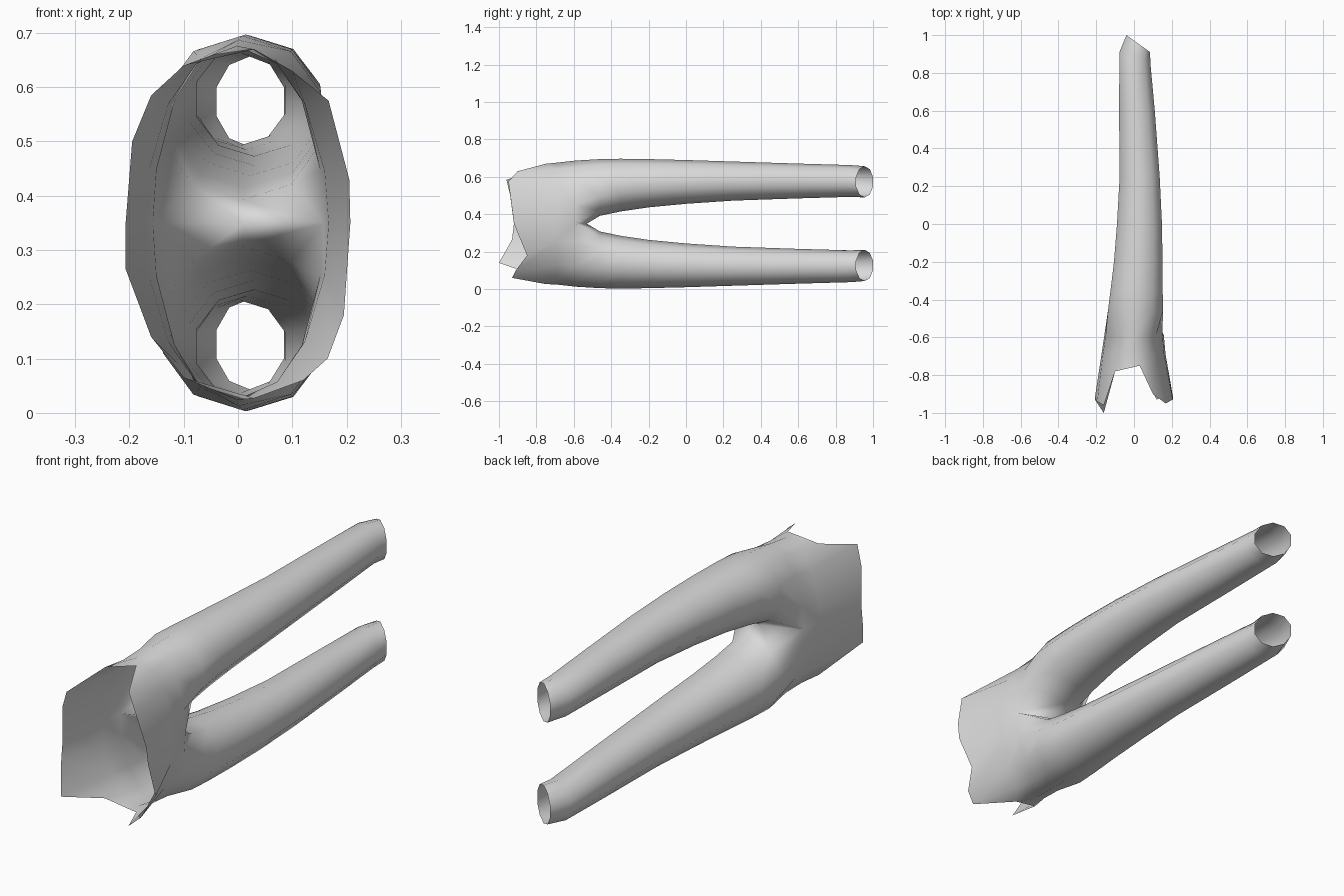
import bpy, bmesh, math

if "Cube" in bpy.data.objects:
    bpy.data.objects.remove(bpy.data.objects["Cube"])

MID = 0.35  # mirror plane between the two legs

# Leg rings: left y, right y, x min, x max, inner z, outer z
LEG = [
    (1.00, 0.91, -0.040, 0.085, 0.490, 0.657),
    (0.91, 0.85, -0.077, 0.087, 0.493, 0.663),
    (0.60, 0.60, -0.079, 0.110, 0.485, 0.671),
    (0.25, 0.25, -0.076, 0.136, 0.473, 0.682),
    (0.00, 0.00, -0.090, 0.148, 0.456, 0.690),
    (-0.20, -0.20, -0.106, 0.151, 0.437, 0.695),
    (-0.35, -0.35, -0.124, 0.152, 0.415, 0.697),
    (-0.46, -0.46, -0.138, 0.153, 0.392, 0.695),
]
# Trunk arcs: y, x min, x max, half height
TRUNK = [(-0.59, -0.157, 0.158, 0.337), (-0.69, -0.172, 0.167, 0.326)]
ARC = [0, 17, 42, 64, 90, 116, 138, 163, 180]  # right seam over the top to left seam

# Ragged waist edge, right seam over the outer side to left seam
WAIST_TOP = [(.207, -.92, .35), (.205, -.93, .43), (.167, -.95, .575), (.10, -.90, .63), (.03, -.75, .67),
             (-.10, -.78, .64), (-.16, -.96, .585), (-.195, -.94, .50), (-.207, -.92, .35)]
WAIST_LOW = [(.207, -.92, .35), (.195, -.85, .18), (.165, -.91, .10), (.12, -.93, .06), (.03, -.75, .027),
             (-.10, -.78, .065), (-.16, -1.0, .14), (-.207, -.93, .265), (-.207, -.92, .35)]


def leg_ring(yl, yr, x0, x1, z0, z1):
    """Ten points, ordered from the inner right corner over the top."""
    pts = []
    for i in range(10):
        a = math.radians(-54 + 36 * i)
        u = math.cos(a) / math.cos(math.radians(18))
        t = (u + 1) / 2
        pts.append((x0 + (x1 - x0) * t, yl + (yr - yl) * t, (z0 + z1) / 2 + (z1 - z0) / 2 * math.sin(a)))
    return pts


def trunk_arc(y, x0, x1, h):
    return [((x0 + x1) / 2 + (x1 - x0) / 2 * math.cos(math.radians(a)), y,
             MID + h * math.sin(math.radians(a))) for a in ARC]


bm = bmesh.new()


def add_half(waist, flip):
    def verts(pts, mirror=True):
        return [bm.verts.new((x, y, 2 * MID - z if flip and mirror else z)) for x, y, z in pts]

    def bridge(a, b, closed):
        n = len(a)
        for i in range(n if closed else n - 1):
            j = (i + 1) % n
            bm.faces.new((a[i], a[j], b[j], b[i]))

    # leg tube down to the crotch seam
    rings = [verts(leg_ring(*r)) for r in LEG]
    arcs = [verts(trunk_arc(*t)) for t in TRUNK] + [verts(waist, False)]
    crotch = verts([(0.01, -0.53, MID)])
    rings.append(arcs[0] + crotch)
    for a, b in zip(rings, rings[1:]):
        bridge(a, b, True)
    # half of the trunk up to the waist
    for a, b in zip(arcs, arcs[1:]):
        bridge(a, b, False)


add_half(WAIST_TOP, False)
add_half(WAIST_LOW, True)
bmesh.ops.remove_doubles(bm, verts=bm.verts, dist=0.0005)
bmesh.ops.recalc_face_normals(bm, faces=bm.faces)
# make the outer surface face outwards
top = max(bm.faces, key=lambda f: f.calc_center_median().z)
if top.normal.z < 0:
    bmesh.ops.reverse_faces(bm, faces=bm.faces)
for f in bm.faces:
    f.smooth = True

mesh = bpy.data.meshes.new("trousers")
bm.to_mesh(mesh)
bm.free()
obj = bpy.data.objects.new("trousers", mesh)
bpy.context.collection.objects.link(obj)

mat = bpy.data.materials.new("light grey cloth")
mat.diffuse_color = (0.7, 0.7, 0.7, 1)
mat.use_nodes = True
mat.node_tree.nodes["Principled BSDF"].inputs["Base Color"].default_value = mat.diffuse_color
mesh.materials.append(mat)
